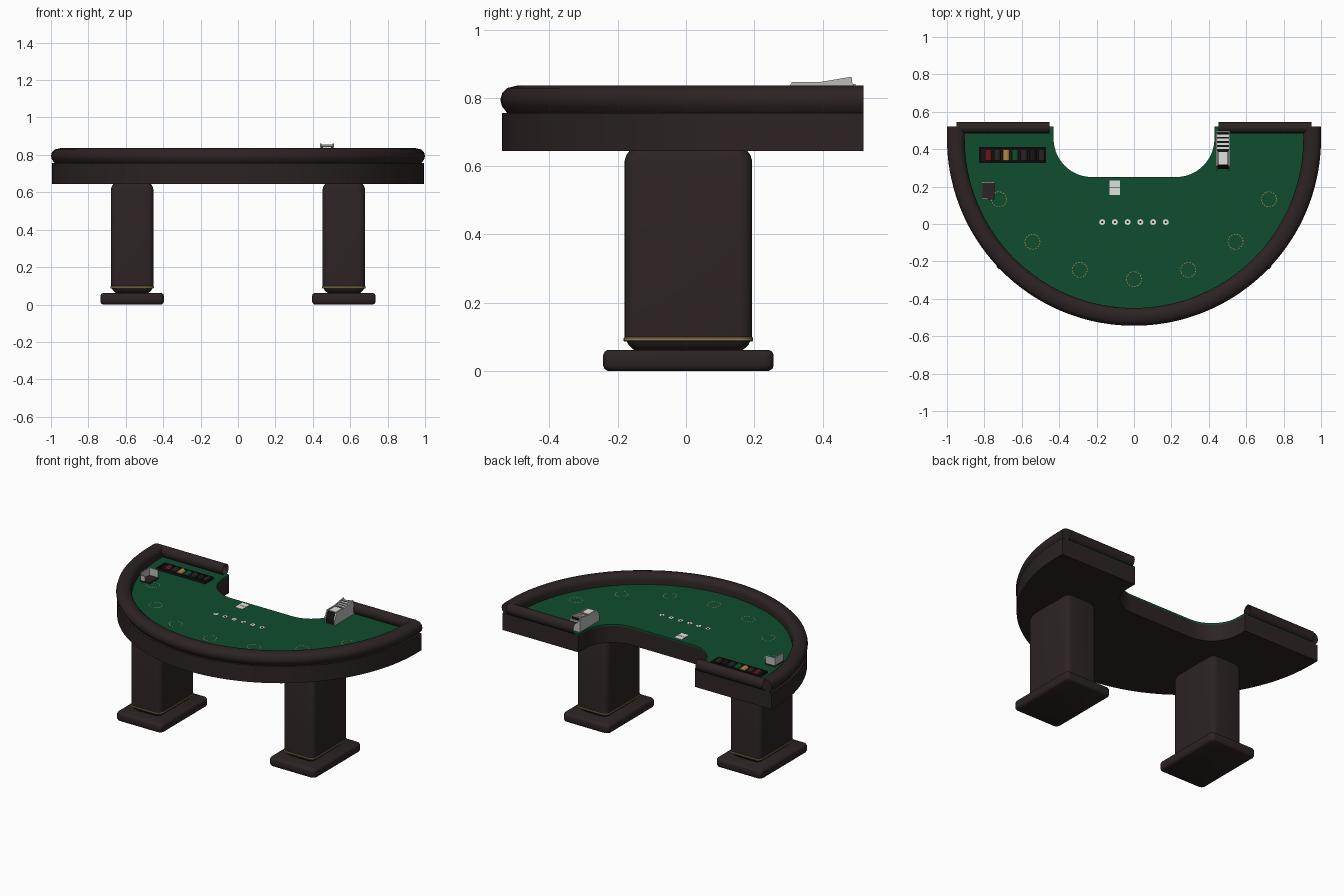
import bpy, bmesh
from math import pi, cos, sin, radians

if "Cube" in bpy.data.objects:
    bpy.data.objects.remove(bpy.data.objects["Cube"])


def material(name, rgb, rough=0.6):
    m = bpy.data.materials.new(name)
    m.use_nodes = True
    m.diffuse_color = (*rgb, 1)
    m.roughness = rough
    node = m.node_tree.nodes["Principled BSDF"]
    node.inputs["Base Color"].default_value = (*rgb, 1)
    node.inputs["Roughness"].default_value = rough
    return m


wood = material("dark wood", (0.026, 0.017, 0.017))
felt = material("green felt", (0.005, 0.075, 0.029))
brass = material("brass", (0.27, 0.2, 0.08))
gold = material("gold print", (0.45, 0.25, 0.07))
grey = material("light grey plastic", (0.5, 0.5, 0.49))
white = material("white card", (0.75, 0.75, 0.73))
black = material("black plastic", (0.008, 0.007, 0.007))
red = material("red chips", (0.16, 0.008, 0.012))


def build(name, bm, mat, smooth=False):
    bmesh.ops.recalc_face_normals(bm, faces=bm.faces)
    mesh = bpy.data.meshes.new(name)
    bm.to_mesh(mesh)
    bm.free()
    mesh.materials.append(mat)
    obj = bpy.data.objects.new(name, mesh)
    bpy.context.collection.objects.link(obj)
    if smooth:
        bpy.ops.object.select_all(action="DESELECT")
        obj.select_set(True)
        bpy.context.view_layer.objects.active = obj
        bpy.ops.object.shade_smooth_by_angle(angle=radians(40))
    return obj


def skin(name, rings, mat, smooth=False, closed=True, caps=True):
    """Join matching rings of points into one surface."""
    bm = bmesh.new()
    rows = [[bm.verts.new(p) for p in ring] for ring in rings]
    n = len(rows[0])
    for a, b in zip(rows, rows[1:]):
        for i in range(n if closed else n - 1):
            j = (i + 1) % n
            bm.faces.new((a[i], a[j], b[j], b[i]))
    if caps:
        bm.faces.new(rows[0])
        bm.faces.new(rows[-1])
    return build(name, bm, mat, smooth)


def prism(name, outline, z0, z1, mat, smooth=False):
    return skin(name, [[(x, y, z) for x, y in outline] for z in (z0, z1)], mat, smooth)


def side_prism(name, profile, x0, x1, mat, smooth=False):
    return skin(name, [[(x, y, z) for y, z in profile] for x in (x0, x1)], mat, smooth)


def box(name, x0, x1, y0, y1, z0, z1, mat):
    return prism(name, [(x0, y0), (x1, y0), (x1, y1), (x0, y1)], z0, z1, mat)


def arc(cx, cy, r, a0, a1, steps):
    angles = [radians(a0 + (a1 - a0) * i / steps) for i in range(steps + 1)]
    return [(cx + r * cos(a), cy + r * sin(a)) for a in angles]


def rounded_rect(cx, cy, hx, hy, r):
    pts = []
    for k, (sx, sy) in enumerate([(1, 1), (-1, 1), (-1, -1), (1, -1)]):
        pts += arc(cx + sx * (hx - r), cy + sy * (hy - r), r, 90 * k, 90 * k + 90, 5)
    return pts


def stacked(name, cx, cy, hx, hy, r, levels, mat):
    """Rounded block given by (inset, height) levels."""
    rings = [[(x, y, z) for x, y in rounded_rect(cx, cy, hx - i, hy - i, r)]
             for i, z in levels]
    return skin(name, rings, mat, True)


BACK, CY = 0.52, 0.456
FELT_Z = 0.768


def table_outline(radius):
    front = [(-radius, BACK)] + arc(0, CY, radius, 180, 360, 72) + [(radius, BACK)]
    right = [(0.43, BACK)] + arc(0.225, CY, 0.205, 0, -90, 14)
    return front + right + [(-x, y) for x, y in reversed(right)]


# Table body and playing surface
prism("table_body", table_outline(0.995), 0.645, 0.756, wood, True)
prism("felt_top", table_outline(0.93), 0.756, FELT_Z, felt, True)

# Curved armrest swept around the front
profile = [(0.02, 0.756), (0.005, 0.775), (0, 0.795), (0.006, 0.815), (0.02, 0.829),
           (0.05, 0.836), (0.075, 0.832), (0.09, 0.82), (0.095, 0.8), (0.095, 0.756)]
sections = [[(-1 + u, BACK, z) for u, z in profile]]
for i in range(73):
    a = pi + pi * i / 72
    sections.append([((1 - u) * cos(a), CY + (1 - u) * sin(a), z) for u, z in profile])
sections.append([(1 - u, BACK, z) for u, z in profile])
skin("curved_armrest", sections, wood, True)

# Straight back rails, open tubes
tube = [(0.515 + 0.031 * cos(i * pi / 8), 0.797 + 0.037 * sin(i * pi / 8)) for i in range(16)]
for side, s in (("left", 1), ("right", -1)):
    skin(side + "_back_rail", [[(s * x, y, z) for y, z in tube] for x in (0.452, 0.95)],
         wood, True, caps=False)

# Pedestals
for side, s in (("left", 1), ("right", -1)):
    x, y = s * 0.566, 0.007
    stacked(side + "_pedestal_base", x, y, 0.17, 0.25, 0.025,
            [(0.014, 0), (0.004, 0.006), (0, 0.016), (0, 0.046), (0.004, 0.056), (0.014, 0.062)], wood)
    stacked(side + "_pedestal_foot", x, y, 0.114, 0.187, 0.03,
            [(0.03, 0.06), (0.022, 0.066), (0.01, 0.078), (0.006, 0.088)], wood)
    stacked(side + "_brass_band", x, y, 0.114, 0.187, 0.035,
            [(0, 0.086), (-0.003, 0.089), (-0.003, 0.096), (0, 0.099)], brass)
    stacked(side + "_pedestal_column", x, y, 0.114, 0.187, 0.035,
            [(0, 0.098), (0, 0.615), (0.005, 0.632), (0.015, 0.646)], wood)

# Dashed betting circles
spots = [(0, -0.295)]
for x, y in [(0.29, -0.245), (0.543, -0.095), (0.722, 0.132)]:
    spots += [(x, y), (-x, y)]
bm = bmesh.new()
for cx, cy in spots:
    for k in range(16):
        a = k * 22.5
        ring = arc(cx, cy, 0.042, a, a + 13, 2) + arc(cx, cy, 0.038, a + 13, a, 2)
        bm.faces.new([bm.verts.new((x, y, FELT_Z + 0.001)) for x, y in ring])
build("betting_circles", bm, gold)

# Row of printed round markers
for k in range(6):
    x = -0.17 + 0.068 * k
    prism(f"round_marker_{k + 1}", arc(x, 0.01, 0.016, 0, 330, 11), FELT_Z, FELT_Z + 0.002, white)
    prism(f"marker_pip_{k + 1}", arc(x, 0.01, 0.006, 0, 300, 5), FELT_Z, FELT_Z + 0.003, black)

# Playing cards
for k, y in enumerate((0.155, 0.195)):
    box(f"card_{k + 1}", -0.13, -0.076, y, y + 0.037, FELT_Z, FELT_Z + 0.003, white)

# Chip tray with rows of chips
box("chip_tray_floor", -0.83, -0.47, 0.325, 0.412, FELT_Z, 0.772, black)
for k, y in enumerate((0.325, 0.404)):
    box(f"chip_tray_wall_{k + 1}", -0.83, -0.47, y, y + 0.008, FELT_Z, 0.784, black)
for k, x in enumerate((-0.83, -0.478)):
    box(f"chip_tray_end_{k + 1}", x, x + 0.008, 0.333, 0.404, FELT_Z, 0.784, black)
for k, mat in enumerate((red, wood, gold, felt, wood, black, wood)):
    x = -0.778 + 0.0475 * k
    rings = [[(px, y, pz) for px, pz in arc(x, 0.772, 0.018, 0, 180, 8)] for y in (0.34, 0.397)]
    skin(f"chip_row_{k + 1}", rings, mat, True)

# Discard holder
box("discard_base", -0.815, -0.746, 0.132, 0.226, FELT_Z, 0.778, wood)
box("discard_side_wall", -0.815, -0.809, 0.132, 0.226, FELT_Z, 0.828, grey)
box("discard_back_wall", -0.815, -0.746, 0.22, 0.226, FELT_Z, 0.828, grey)
box("discard_front_wall", -0.815, -0.78, 0.132, 0.138, FELT_Z, 0.81, grey)

# Card shoe: side panels, dark core, white lid and cross bars
panel = [(0.286, FELT_Z), (0.286, 0.8), (0.31, 0.846), (0.39, 0.846), (0.485, 0.862), (0.497, FELT_Z)]
for side, x in (("right", 0.438), ("left", 0.506)):
    side_prism(side + "_shoe_panel", panel, x, x + 0.008, grey)
core = [(0.295, FELT_Z), (0.295, 0.8), (0.313, 0.838), (0.39, 0.838), (0.482, 0.852), (0.49, FELT_Z)]
side_prism("shoe_core", core, 0.446, 0.506, black)
box("shoe_lid", 0.451, 0.501, 0.318, 0.385, 0.838, 0.844, white)
box("shoe_back", 0.438, 0.514, 0.49, 0.497, FELT_Z, 0.84, grey)
for k in range(4):
    y = 0.4 + 0.022 * k
    z = 0.841 + 0.0033 * k
    box(f"shoe_bar_{k + 1}", 0.446, 0.506, y, y + 0.012, z - 0.003, z + 0.004, white)
